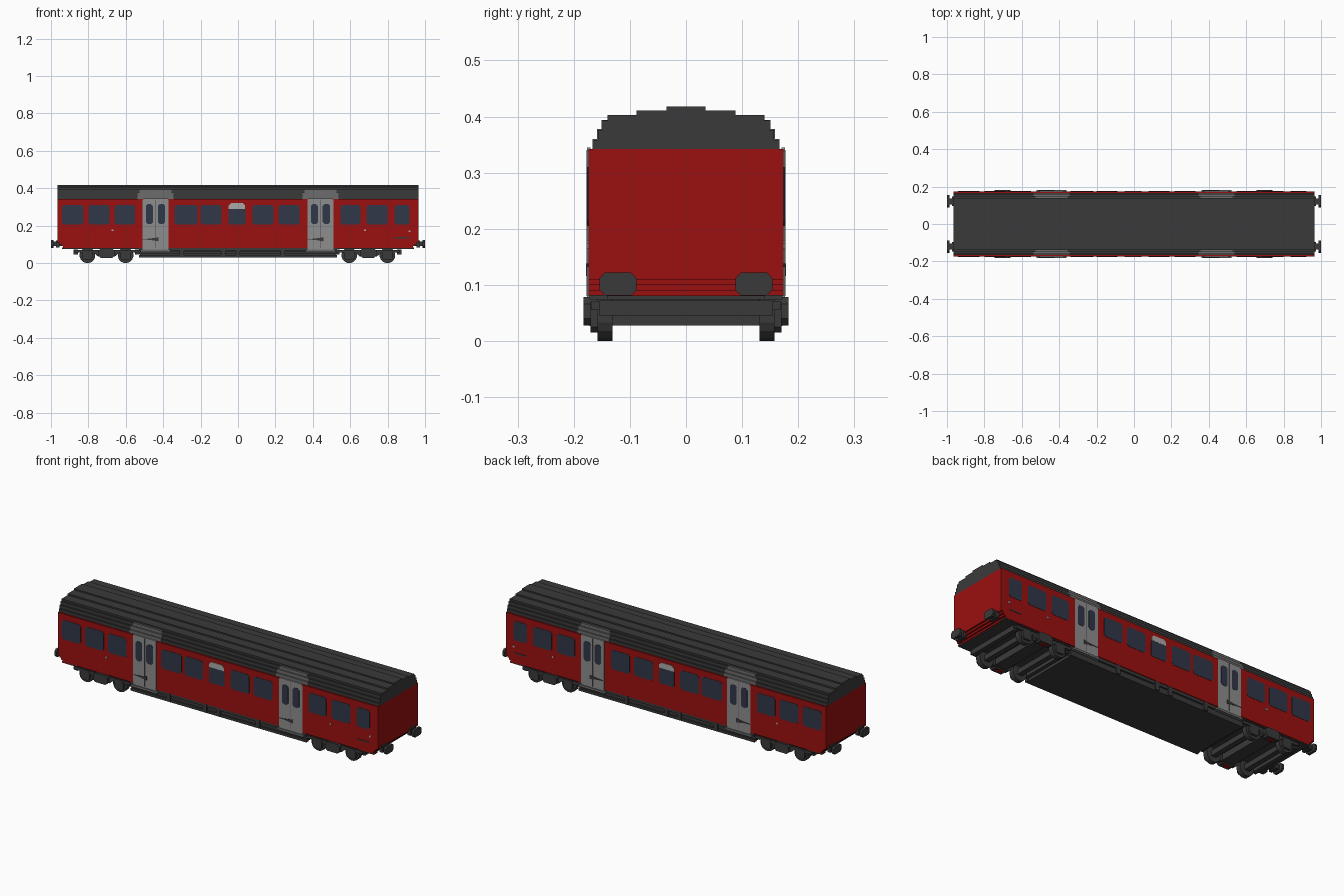
import bpy, bmesh, math
from mathutils import Vector

cube = bpy.data.objects.get("Cube")
if cube:
    bpy.data.objects.remove(cube, do_unlink=True)


def material(name, rgb):
    m = bpy.data.materials.new(name)
    m.use_nodes = True
    m.diffuse_color = (*rgb, 1)
    bsdf = m.node_tree.nodes["Principled BSDF"]
    bsdf.inputs["Base Color"].default_value = (*rgb, 1)
    bsdf.inputs["Roughness"].default_value = 0.8
    return m


RED = material("carriage red", (0.33, 0.005, 0.005))
DARK = material("charcoal", (0.042, 0.042, 0.042))
GREY = material("door grey", (0.27, 0.27, 0.27))
MID = material("header grey", (0.15, 0.15, 0.15))
GLASS = material("window blue", (0.03, 0.038, 0.065))
PALE = material("pale panel", (0.4, 0.4, 0.4))


def prism(name, pts, axis, lo, hi, mat):
    """Extrude a 2D outline along an axis: x takes (y, z), y takes (x, z)."""
    bm = bmesh.new()
    place = (lambda p, t: (t, p[0], p[1])) if axis == "x" else (lambda p, t: (p[0], t, p[1]))
    a = [bm.verts.new(place(p, lo)) for p in pts]
    b = [bm.verts.new(place(p, hi)) for p in pts]
    bm.faces.new(a)
    bm.faces.new(b)
    for i in range(len(pts)):
        j = (i + 1) % len(pts)
        bm.faces.new((a[i], a[j], b[j], b[i]))
    bmesh.ops.recalc_face_normals(bm, faces=bm.faces)
    me = bpy.data.meshes.new(name)
    bm.to_mesh(me)
    bm.free()
    me.materials.append(mat)
    ob = bpy.data.objects.new(name, me)
    bpy.context.collection.objects.link(ob)
    return ob


def box(name, x0, x1, y0, y1, z0, z1, mat):
    return prism(name, [(x0, z0), (x1, z0), (x1, z1), (x0, z1)], "y", y0, y1, mat)


def cut_rect(x0, x1, z0, z1, c):
    """Rectangle outline with chamfered corners."""
    return [(x0 + c, z0), (x1 - c, z0), (x1, z0 + c), (x1, z1 - c),
            (x1 - c, z1), (x0 + c, z1), (x0, z1 - c), (x0, z0 + c)]


def sides(name, pts, y0, y1, mat):
    """The same plate on the front and the back."""
    for s, tag in ((-1, "front"), (1, "back")):
        prism(f"{name}_{tag}", pts, "y", s * y0, s * y1, mat)


def rect(x0, x1, z0, z1):
    return [(x0, z0), (x1, z0), (x1, z1), (x0, z1)]


def stepped(steps, z0, grow=0.0):
    """Symmetric stepped outline from (half width, top) pairs."""
    right, z = [], z0
    for w, top in steps:
        right += [(w + grow, z), (w + grow, top + grow)]
        z = top + grow
    return right + [(-y, z) for y, z in reversed(right)]


# body shell with stepped lower ends
body = stepped([(0.935, 0.09), (0.945, 0.10), (0.955, 0.11), (0.965, 0.342)], 0.08)
prism("body", body, "y", -0.174, 0.174, RED)
box("underside", -0.93, 0.93, -0.168, 0.168, 0.074, 0.082, DARK)

# stepped roof
ROOF = [(0.165, 0.358), (0.157, 0.376), (0.149, 0.393), (0.140, 0.403),
        (0.088, 0.411), (0.035, 0.418)]
prism("roof", stepped(ROOF, 0.342), "x", -0.965, 0.965, DARK)

# windows
WINDOWS = [(-0.94, -0.826), (-0.80, -0.687), (-0.66, -0.55), (-0.34, -0.217),
           (-0.20, -0.088), (0.077, 0.19), (0.217, 0.33), (0.548, 0.655),
           (0.687, 0.80), (0.837, 0.917)]
for i, (a, b) in enumerate(WINDOWS):
    sides(f"window_{i}", cut_rect(a, b, 0.205, 0.31, 0.01), 0.172, 0.1755, GLASS)
sides("centre_window", cut_rect(-0.052, 0.04, 0.205, 0.29, 0.006), 0.172, 0.1755, GLASS)
sides("centre_panel", [(-0.05, 0.29), (0.038, 0.29), (0.038, 0.308), (0.025, 0.32),
                       (-0.037, 0.32), (-0.05, 0.308)], 0.172, 0.1765, PALE)

# doors with headers that follow the roof steps
for cx, tag in ((-0.441, "right"), (0.441, "left")):
    sides(f"door_{tag}", cut_rect(cx - 0.07, cx + 0.07, 0.068, 0.345, 0.006), 0.17, 0.176, GREY)
    for k, (a, b) in enumerate(((-0.052, -0.014), (0.012, 0.052))):
        sides(f"door_window_{tag}_{k}", cut_rect(cx + a, cx + b, 0.208, 0.315, 0.01),
              0.174, 0.1775, GLASS)
    sides(f"door_seam_{tag}", rect(cx - 0.002, cx + 0.002, 0.08, 0.34), 0.174, 0.177, MID)
    sides(f"door_handle_{tag}", [(cx - 0.07, 0.127), (cx - 0.02, 0.122), (cx + 0.015, 0.116),
                                 (cx + 0.015, 0.138), (cx - 0.02, 0.132)], 0.174, 0.178, DARK)
    for k, (w, z0, z1, y) in enumerate(((0.095, 0.342, 0.36, 0.167), (0.095, 0.36, 0.378, 0.159),
                                        (0.085, 0.378, 0.394, 0.151))):
        sides(f"door_header_{tag}_{k}", rect(cx - w, cx + w, z0, z1), 0.135, y, MID)
    sides(f"door_step_{tag}", rect(cx - 0.08, cx + 0.08, 0.06, 0.072), 0.15, 0.181, MID)

# small marker plates on the side walls
for i, (x, z) in enumerate(((-0.67, 0.175), (0.68, 0.175), (0.917, 0.17))):
    sides(f"marker_{i}", rect(x - 0.005, x + 0.005, z - 0.005, z + 0.005), 0.172, 0.1765, PALE)
sides("label_strip", rect(0.84, 0.915, 0.132, 0.138), 0.172, 0.176, DARK)

# underfloor equipment box with ribs
box("underfloor", -0.525, 0.525, -0.155, 0.155, 0.03, 0.08, DARK)
for k, (z0, z1, y) in enumerate(((0.03, 0.044, 0.168), (0.047, 0.061, 0.164), (0.064, 0.08, 0.17))):
    sides(f"underfloor_rail_{k}", rect(-0.53, 0.53, z0, z1), 0.15, y, DARK)
for k, x in enumerate((-0.30, -0.08, 0.0, 0.24)):
    sides(f"underfloor_bracket_{k}", rect(x - 0.012, x + 0.012, 0.034, 0.08), 0.15, 0.173, DARK)

# bogies
for s, tag in ((-1, "right"), (1, "left")):
    c = 0.70 * s - 0.003
    sides(f"bogie_frame_{tag}", [(c - 0.17, 0.055), (c - 0.07, 0.055), (c - 0.045, 0.035),
                                 (c + 0.045, 0.035), (c + 0.07, 0.055), (c + 0.17, 0.055),
                                 (c + 0.17, 0.07), (c - 0.17, 0.07)], 0.145, 0.168, DARK)
    sides(f"bogie_spring_{tag}", cut_rect(c - 0.043, c + 0.043, 0.028, 0.078, 0.012),
          0.15, 0.183, DARK)
    sides(f"bogie_mark_{tag}", rect(c - 0.02, c + 0.02, 0.027, 0.032), 0.152, 0.172, RED)
    box(f"bolster_{tag}", c - 0.035, c + 0.035, -0.15, 0.15, 0.04, 0.08, DARK)
    for e in (-1, 1):
        wx = c + 0.102 * e
        n = f"{tag}_{'inner' if e != s else 'outer'}"
        disc = [(wx + 0.042 * math.cos((i + 0.5) * math.pi / 8),
                 0.0412 + 0.042 * math.sin((i + 0.5) * math.pi / 8)) for i in range(16)]
        sides(f"wheel_{n}", disc, 0.131, 0.158, DARK)
        sides(f"axle_box_{n}", cut_rect(wx - 0.028, wx + 0.028, 0.015, 0.07, 0.01),
              0.155, 0.17, DARK)
        box(f"axle_{n}", wx - 0.014, wx + 0.014, -0.14, 0.14, 0.028, 0.056, DARK)
        box(f"end_beam_{n}", c + 0.165 * e - 0.012, c + 0.165 * e + 0.012,
            -0.155, 0.155, 0.045, 0.072, DARK)
    # side step below the body end
    a, b = sorted((0.94 * s, 0.85 * s))
    sides(f"end_step_{tag}", rect(a, b, 0.074, 0.082), 0.14, 0.172, DARK)

    # buffers
    for t, side in ((-1, "front"), (1, "back")):
        y = 0.121 * t
        outline = [(y + p, q) for p, q in cut_rect(-0.033, 0.033, 0.081, 0.122, 0.01)]
        prism(f"buffer_plate_{tag}_{side}", outline, "x", 0.986 * s, 1.0 * s, DARK)
        a, b = sorted((0.93 * s, 0.99 * s))
        box(f"buffer_shaft_{tag}_{side}", a, b, y - 0.016, y + 0.016, 0.09, 0.114, DARK)
        a, b = sorted((0.955 * s, 0.972 * s))
        box(f"buffer_base_{tag}_{side}", a, b, y - 0.025, y + 0.025, 0.084, 0.12, DARK)
